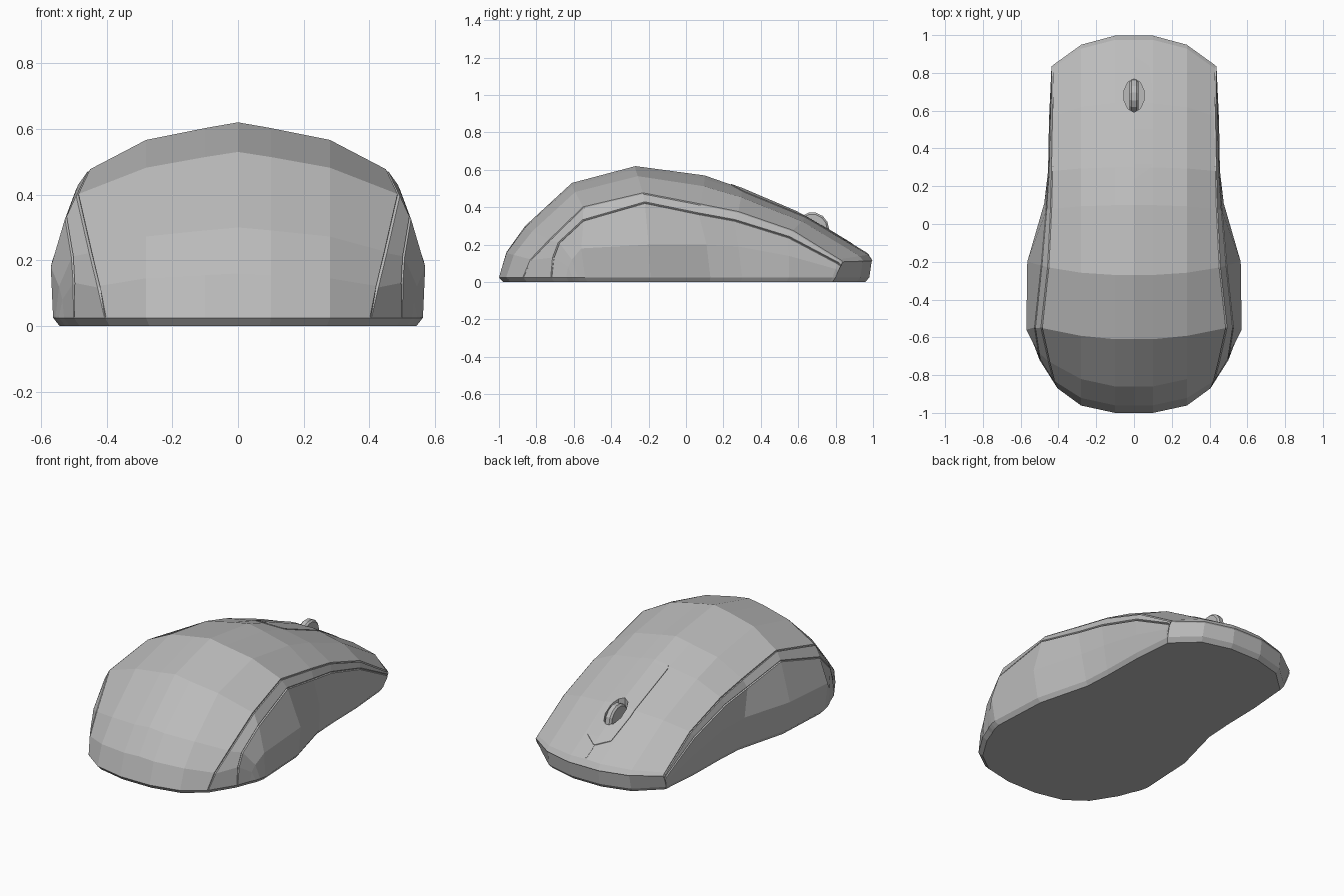
import bpy, bmesh, math
from mathutils import Vector
from mathutils.bvhtree import BVHTree

if "Cube" in bpy.data.objects:
    bpy.data.objects.remove(bpy.data.objects["Cube"])

grey = bpy.data.materials.new("grey plastic")
grey.diffuse_color = (0.5, 0.5, 0.5, 1)
grey.use_nodes = True
grey.node_tree.nodes["Principled BSDF"].inputs["Base Color"].default_value = grey.diffuse_color


def finish(bm, name):
    bmesh.ops.recalc_face_normals(bm, faces=bm.faces[:])
    me = bpy.data.meshes.new(name)
    bm.to_mesh(me)
    me.materials.append(grey)
    ob = bpy.data.objects.new(name, me)
    bpy.context.collection.objects.link(ob)
    return ob


# Flow lines of the body, nose to tail
ridge = [Vector((0, y, z)) for y, z in (
    (1, .11), (.975, .15), (.64, .355), (.30, .50), (.10, .57),
    (-.27, .62), (-.61, .53), (-.86, .30), (-.96, .16), (-1, .025))]
seam = [Vector(p) for p in (
    (.435, .84, .105), (.435, .82, .12), (.43, .57, .275), (.435, .28, .375),
    (.44, .08, .415), (.455, -.23, .475), (.49, -.55, .40), (.45, -.73, .225),
    (.425, -.83, .12), (.405, -.87, .025))]
panel = [Vector(p) for p in (
    (.437, .832, .085), (.438, .815, .10), (.445, .55, .24), (.452, .26, .33),
    (.465, .07, .365), (.49, -.22, .425), (.525, -.55, .33), (.505, -.68, .21),
    (.50, -.71, .13), (.50, -.72, .025))]
belly = [Vector(p) for p in (
    (.433, .82, .06), (.437, .80, .07), (.45, .55, .14), (.455, .28, .19),
    (.475, .11, .20), (.565, -.20, .20), (.57, -.56, .18), (.545, -.61, .12),
    (.535, -.63, .08), (.53, -.64, .025))]
edge = [Vector((x, y, .025)) for x, y in (
    (.425, .80), (.425, .785), (.445, .55), (.45, .30), (.46, .13),
    (.545, -.19), (.563, -.54), (.555, -.58), (.545, -.61), (.53, -.64))]


def between(x, ty, tz):
    """A flow line of the top shell between ridge and seam."""
    return [Vector((x, r.y + ty * (s.y - r.y), r.z + tz * (s.z - r.z)))
            for r, s in zip(ridge, seam)]


shell_lines = [ridge, between(.10, 0, .12), between(.28, .3, .37), seam]
SHELL, BAND, GRIP, NOSE, BASE = range(5)

bm = bmesh.new()
tag = bm.faces.layers.int.new("region")


def skin(lines, region, sx):
    grid = [[bm.verts.new((p.x * sx, p.y, p.z)) for p in line] for line in lines]
    for a, b in zip(grid, grid[1:]):
        for i in range(len(a) - 1):
            bm.faces.new((a[i], a[i + 1], b[i + 1], b[i]))[tag] = region


# Half skins on both sides: top shell, side band, side grip, nose lip
for sx in (1, -1):
    skin(shell_lines, SHELL, sx)
    skin([seam, panel], BAND, sx)
    skin([panel, belly, edge], GRIP, sx)
    tops = [line[0] for line in shell_lines]
    lows = [Vector((p.x, p.y - .02, .025)) for p in tops[:3]] + [edge[0]]
    skin([[t, l] for t, l in zip(tops, lows)], NOSE, sx)
    corner = [bm.verts.new((l[0].x * sx, l[0].y, l[0].z))
              for l in (seam, panel, belly, edge)]
    bm.faces.new(corner)[tag] = NOSE
bmesh.ops.remove_doubles(bm, verts=bm.verts[:], dist=1e-4)

# Chamfered flat base
rim = [e for e in bm.edges if e.is_boundary]
ext = bmesh.ops.extrude_edge_only(bm, edges=rim)["geom"]
for v in (g for g in ext if isinstance(g, bmesh.types.BMVert)):
    v.co = (v.co.x * .965, v.co.y * .978, 0)
for f in (g for g in ext if isinstance(g, bmesh.types.BMFace)):
    f[tag] = BASE
low = [e for e in bm.edges if e.is_boundary]
for f in bmesh.ops.contextual_create(bm, geom=low)["faces"]:
    f[tag] = BASE
bmesh.ops.recalc_face_normals(bm, faces=bm.faces[:])

# Sunken seam grooves where two regions meet
bm.normal_update()
grooves = []
for v in bm.verts:
    if v.co.z > .03 and len({f[tag] for f in v.link_faces}) > 1:
        grooves.append((v.co.copy(), v.normal.copy()))
regions = [[f for f in bm.faces if f[tag] == r] for r in (SHELL, BAND, GRIP)]
for faces in regions:
    bmesh.ops.inset_region(bm, faces=faces, thickness=.005, use_even_offset=False)
for v in bm.verts:
    for co, n in grooves:
        if (v.co - co).length < 1e-5:
            v.co = co - n * .008
            break
bm.normal_update()
surface = BVHTree.FromBMesh(bm)
body = finish(bm, "mouse_body")
bm.free()


def plate(name, rows, lift=.004):
    """Thin strip draped on the top shell; rows are (y, half width)."""
    b = bmesh.new()
    grid = []
    for y, w in rows:
        row = []
        for x in (-w, 0, w):
            hit = surface.ray_cast(Vector((x + 1e-4, y, 2)), Vector((0, 0, -1)))[0]
            row.append(b.verts.new((x, y, hit.z + lift)))
        grid.append(row)
    faces = [b.faces.new((r[i], r[i + 1], s[i + 1], s[i]))
             for r, s in zip(grid, grid[1:]) for i in (0, 1)]
    bmesh.ops.recalc_face_normals(b, faces=b.faces[:])
    down = bmesh.ops.extrude_face_region(b, geom=faces, use_keep_orig=True)["geom"]
    for v in (g for g in down if isinstance(g, bmesh.types.BMVert)):
        v.co.z -= .009
    ob = finish(b, name)
    b.free()
    return ob


# Wheel panel and the split between the two buttons
wheel_panel = plate("wheel_panel", [(.24, .004), (.30, .09), (.32, .10), (.5, .10),
                                    (.64, .10), (.68, .10), (.84, .08), (.89, .004)])
plate("button_split", [(.89, .004), (.93, .004), (.97, .004)], .002)


def cylinder(name, r, depth, sides, matrix_args):
    loc, rot, scale = matrix_args
    bpy.ops.mesh.primitive_cylinder_add(vertices=sides, radius=r, depth=depth,
                                        location=loc, rotation=rot)
    ob = bpy.context.object
    ob.name = name
    ob.scale = scale
    ob.data.materials.append(grey)
    return ob


# Scroll wheel in an oval slot
slot = cylinder("slot_cutter", 1, .4, 10,
                ((0, .68, .4), (0, 0, 0), (.055, .088, 1)))
slot.hide_render = True
slot.hide_viewport = True
for ob in (body, wheel_panel):
    cut = ob.modifiers.new("slot", 'BOOLEAN')
    cut.operation = 'DIFFERENCE'
    cut.solver = 'EXACT'
    cut.object = slot
wheel = cylinder("scroll_wheel", .09, .046, 14,
                 ((0, .675, .283), (0, math.pi / 2, 0), (1, 1, 1)))
bev = wheel.modifiers.new("round", 'BEVEL')
bev.width = .01
bev.segments = 1
